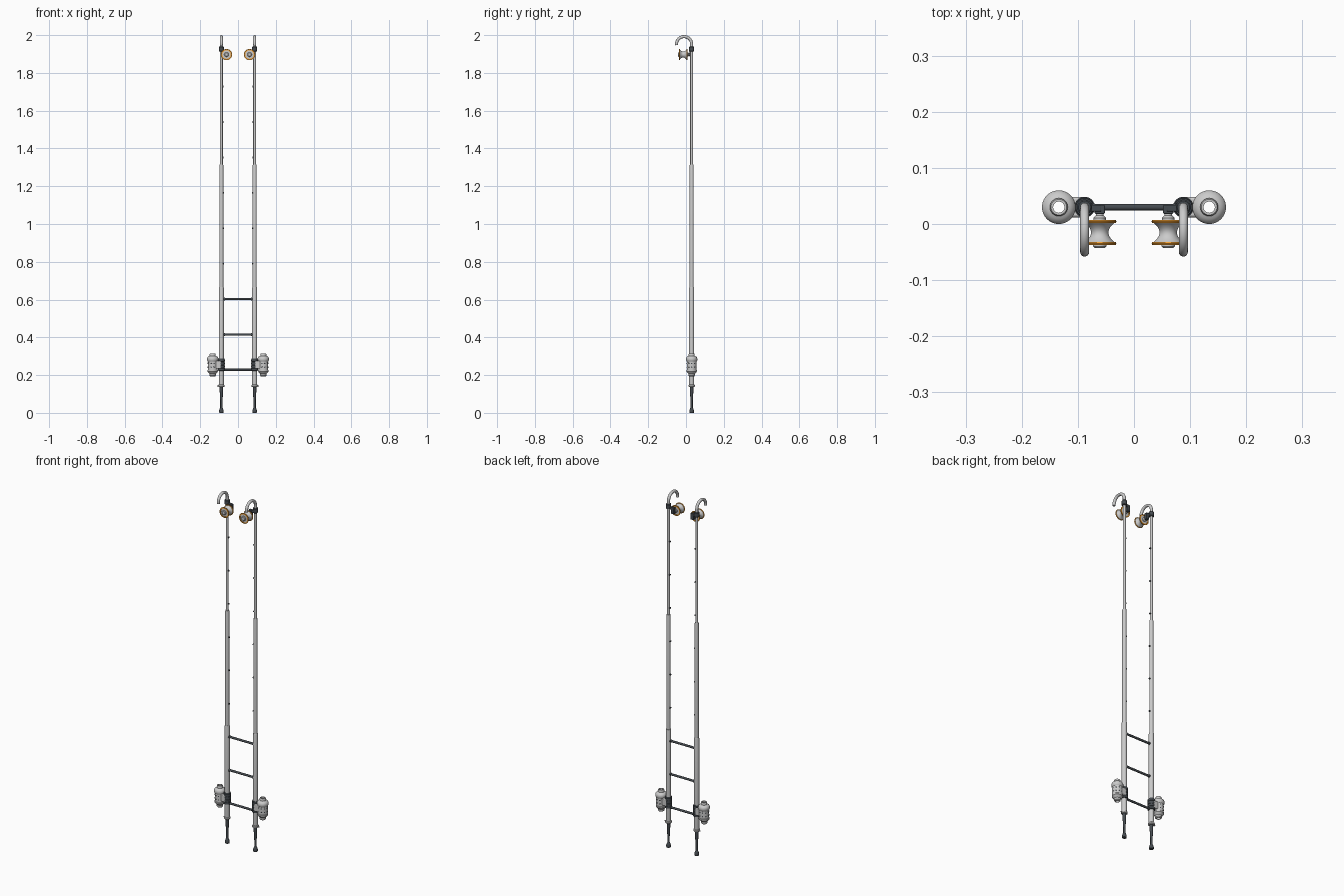
import bpy, math
from mathutils import Matrix, Vector

if "Cube" in bpy.data.objects:
    bpy.data.objects.remove(bpy.data.objects["Cube"])


def material(name, rgb):
    m = bpy.data.materials.new(name)
    m.diffuse_color = (*rgb, 1)
    m.use_nodes = True
    m.node_tree.nodes["Principled BSDF"].inputs["Base Color"].default_value = m.diffuse_color
    return m


DARK = material("dark_rubber", (0.06, 0.07, 0.08))
ORANGE = material("orange_rim", (0.9, 0.35, 0.03))
PX, PY = 0.088, 0.03


def finish(ob, mat):
    if mat:
        ob.data.materials.append(mat)
    bpy.ops.object.select_all(action='DESELECT')
    ob.select_set(True)
    bpy.context.view_layer.objects.active = ob
    bpy.ops.object.shade_smooth_by_angle(angle=math.radians(35))
    return ob


def lathe(name, prof, loc, direction=(0, 0, 1), mat=None, loop=False, n=32):
    """Revolve (radius, height) points; loop joins the ends into a hollow ring."""
    rot = Vector((0, 0, 1)).rotation_difference(Vector(direction)).to_matrix()
    verts, faces, k = [], [], len(prof)
    for r, h in prof:
        for i in range(n):
            a = 2 * math.pi * i / n
            verts.append(rot @ Vector((r * math.cos(a), r * math.sin(a), h)) + Vector(loc))
    for j in range(k if loop else k - 1):
        for i in range(n):
            a, b, t = j * n, ((j + 1) % k) * n, (i + 1) % n
            faces.append((a + i, a + t, b + t, b + i))
    if not loop:
        faces += [tuple(reversed(range(n))), tuple(range((k - 1) * n, k * n))]
    me = bpy.data.meshes.new(name)
    me.from_pydata(verts, [], faces)
    ob = bpy.data.objects.new(name, me)
    bpy.context.collection.objects.link(ob)
    return finish(ob, mat)


def rod(name, p, q, r, mat=None, n=24):
    d = Vector(q) - Vector(p)
    return lathe(name, [(r, 0), (r, d.length)], p, d.normalized(), mat, n=n)


def box(name, loc, size, mat=None, bevel=0.002):
    bpy.ops.mesh.primitive_cube_add(size=1, location=loc)
    ob = bpy.context.object
    ob.name = name
    ob.data.transform(Matrix.Diagonal((*size, 1)))
    b = ob.modifiers.new("bevel", 'BEVEL')
    b.width, b.segments = bevel, 2
    return finish(ob, mat)


for s, side in ((-1, "left"), (1, "right")):
    x = s * PX

    # telescopic pole, three stages with small end lips
    lathe(side + "_pole", [(0.013, 0.14), (0.0135, 0.145), (0.0135, 0.66), (0.012, 0.667),
                           (0.0105, 0.667), (0.0105, 1.31), (0.0095, 1.315),
                           (0.0075, 1.315), (0.0075, 1.94)], (x, PY, 0))

    # foot: collar with lock pin, tapered leg and rubber tip
    lathe(side + "_foot_collar", [(0.014, 0.137), (0.017, 0.14), (0.017, 0.147), (0.014, 0.15)], (x, PY, 0))
    rod(side + "_foot_pin", (x, PY, 0.143), (x + s * 0.023, PY, 0.143), 0.003)
    lathe(side + "_foot_leg", [(0.006, 0.02), (0.006, 0.06), (0.009, 0.115), (0.009, 0.14)], (x, PY, 0), mat=DARK)
    lathe(side + "_foot_tip", [(0.011, 0), (0.012, 0.003), (0.012, 0.012), (0.008, 0.024), (0.006, 0.027)],
          (x, PY, 0), mat=DARK)

    # hook at the top
    cu = bpy.data.curves.new(side + "_hook", 'CURVE')
    cu.dimensions = '3D'
    cu.bevel_depth, cu.bevel_resolution, cu.use_fill_caps = 0.008, 6, True
    pts = [(x, PY, 1.925)] + [(x, -0.01 + 0.04 * math.cos(math.pi * i / 24),
                               1.952 + 0.04 * math.sin(math.pi * i / 24)) for i in range(26)]
    sp = cu.splines.new('POLY')
    sp.points.add(len(pts) - 1)
    for p, c in zip(sp.points, pts):
        p.co = (*c, 1)
    sp.use_smooth = True
    bpy.context.collection.objects.link(bpy.data.objects.new(side + "_hook", cu))

    # top clamp and arm carrying the roller
    wx, wz = s * 0.061, 1.897
    lathe(side + "_top_clamp", [(0.011, 1.912), (0.0135, 1.915), (0.0135, 1.937), (0.011, 1.94)], (x, PY, 0), mat=DARK)
    box(side + "_roller_arm", (s * 0.073, 0.028, 1.918), (0.03, 0.012, 0.014), DARK)
    box(side + "_roller_bracket", (wx, 0.026, 1.906), (0.018, 0.016, 0.036), DARK)

    # grooved roller, axis along y, with orange rims and axle caps
    yc, h, n = -0.015, 0.0185, 12
    groove = [(0.0155 + 0.0125 * (2 * i / n - 1) ** 2, h * (2 * i / n - 1)) for i in range(n + 1)]
    lathe(side + "_roller", [(0.018, -0.0195)] + groove + [(0.018, 0.0195)], (wx, yc, wz), (0, 1, 0))
    for e in (-1, 1):
        lathe(side + "_roller_rim", [(0.0225, -0.0025), (0.0285, -0.0025), (0.0297, 0),
                                     (0.0285, 0.0025), (0.0225, 0.0025)],
              (wx, yc + e * 0.0195, wz), (0, 1, 0), ORANGE, loop=True)
    lathe(side + "_roller_axle", [(0.009, -0.028), (0.012, -0.025), (0.012, -0.019), (0.006, -0.017),
                                  (0.006, 0.017), (0.011, 0.019), (0.011, 0.026), (0.007, 0.03), (0.007, 0.038)],
          (wx, yc, wz), (0, 1, 0))

    # lower clamp, ribbed, with bracket to the canister
    ribs = [(0.0155, 0.223)]
    for i in range(4):
        z = 0.225 + i * 0.0155
        ribs += [(0.0185, z), (0.0185, z + 0.011), (0.0165, z + 0.012), (0.0165, z + 0.0145)]
    lathe(side + "_lower_clamp", ribs + [(0.0155, 0.288)], (x, PY, 0), mat=DARK)
    box(side + "_canister_bracket", (s * 0.106, PY, 0.255), (0.036, 0.036, 0.042), bevel=0.004)

    # hollow canister
    cx = s * 0.134
    lathe(side + "_canister",
          [(0.01, 0.193), (0.013, 0.193), (0.0165, 0.197), (0.0165, 0.207), (0.022, 0.212),
           (0.0275, 0.219), (0.0275, 0.226), (0.026, 0.228), (0.026, 0.272), (0.0275, 0.274),
           (0.03, 0.279), (0.03, 0.288), (0.027, 0.295), (0.021, 0.300), (0.016, 0.302),
           (0.016, 0.311), (0.014, 0.315), (0.01, 0.315)], (cx, PY, 0), loop=True, n=40)
    for i in range(10):
        a = 2 * math.pi * i / 10
        d = Vector((math.cos(a), math.sin(a), 0))
        for z, off in ((0.242, 0), (0.262, 0)):
            p = Vector((cx, PY, z)) + d * 0.022
            rod(side + "_canister_port", p, p + d * 0.0045, 0.0035, DARK, n=12)

    # folded rung ends on the inner side of the upper stages
    for i in range(6):
        z = 0.79 + i * 0.1875
        r = 0.0105 if z < 1.315 else 0.0075
        rod(side + "_rung_stub", (s * (PX - r + 0.002), PY, z), (s * (PX - r - 0.004), PY, z), 0.0045, DARK, n=16)

# rungs of the unfolded lower part with end collars
for z in (0.228, 0.415, 0.603):
    rod("rung", (-0.08, PY, z), (0.08, PY, z), 0.006, DARK)
    for s in (-1, 1):
        rod("rung_collar", (s * 0.08, PY, z), (s * 0.07, PY, z), 0.0075, DARK)
